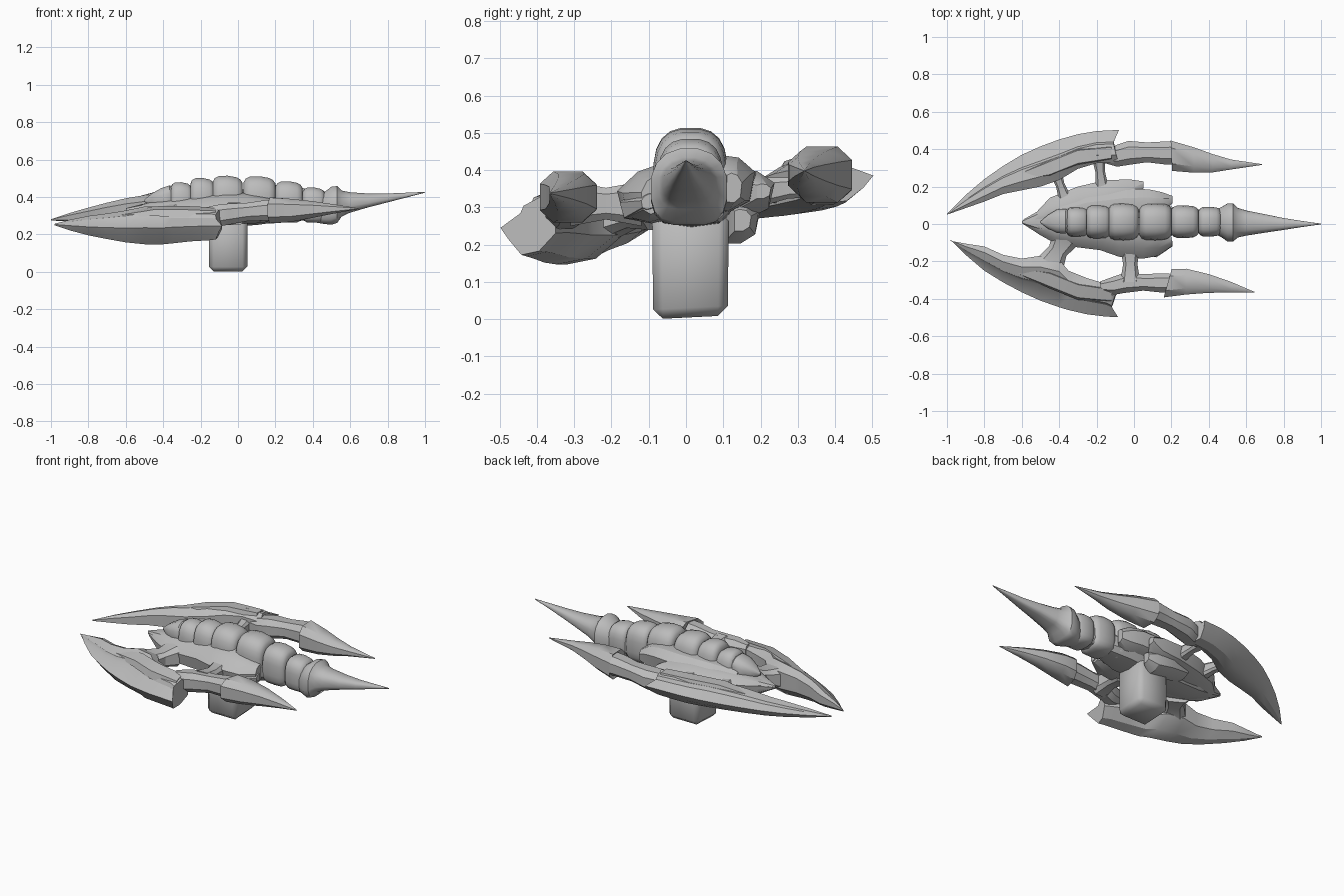
import bpy, bmesh, math
from mathutils import Vector

grey = bpy.data.materials.new("bone_grey")
grey.diffuse_color = (0.5, 0.5, 0.5, 1)


def deck(y):
    """Height of the sideways-leaning middle plane."""
    return 0.315 + 0.14 * y


def finish(name, bm, angle=32):
    bmesh.ops.remove_doubles(bm, verts=bm.verts, dist=0.0005)
    bmesh.ops.recalc_face_normals(bm, faces=bm.faces)
    me = bpy.data.meshes.new(name)
    bm.to_mesh(me)
    bm.free()
    me.materials.append(grey)
    me.shade_smooth()
    me.set_sharp_from_angle(angle=math.radians(angle))
    ob = bpy.data.objects.new(name, me)
    bpy.context.collection.objects.link(ob)
    return ob


def loft(name, rings, angle=32):
    """Skin a row of closed rings and cap both ends."""
    bm = bmesh.new()
    rows = [[bm.verts.new(p) for p in r] for r in rings]
    n = len(rows[0])
    for a, b in zip(rows, rows[1:]):
        for i in range(n):
            bm.faces.new((a[i], a[(i + 1) % n], b[(i + 1) % n], b[i]))
    bm.faces.new(rows[0])
    bm.faces.new(rows[-1])
    return finish(name, bm, angle)


def oval(x, y, z, ry, rz, n=16, power=0.7, under=None):
    """Rounded-square ring across x; under sets a boxier lower half."""
    pts = []
    for i in range(n):
        a = 2 * math.pi * (i + 0.5) / n
        c, s = math.cos(a), math.sin(a)
        p = under if under and s < 0 else power
        pts.append(Vector((x, y + ry * math.copysign(abs(c) ** p, c),
                           z + rz * math.copysign(abs(s) ** p, s))))
    return pts


def tube(name, stations, n=16, power=0.7, angle=40, under=None):
    return loft(name, [oval(*s, n=n, power=power, under=under) for s in stations], angle)


def slab(name, stations, section, angle=30, notch=0.0):
    """Stations: x, outer y, inner y, lift, half height. Section: (across, up)."""
    rings = []
    for k, (x, yo, yi, lift, h) in enumerate(stations):
        cut = notch if k == len(stations) - 1 else 0
        ring = []
        for t, u in section:
            y = yo + (yi - yo) * t
            ring.append(Vector((x - cut * math.sin(math.pi * min(1, t * 1.1)),
                                y, deck(y) + lift + h * u)))
        rings.append(ring)
    return loft(name, rings, angle)


# Curved outer blades: sharp outer edge, stepped top, thick inner side
TOP = [(0, 0), (0.36, 0.45), (0.42, 0.72), (0.75, 1.0), (1, 0.65)]
slab("front_blade", [
    (-0.98, -0.085, -0.09, -0.05, 0.004), (-0.90, -0.165, -0.105, -0.045, 0.025),
    (-0.80, -0.25, -0.12, -0.04, 0.045), (-0.70, -0.312, -0.165, -0.035, 0.06),
    (-0.60, -0.365, -0.185, -0.03, 0.075), (-0.50, -0.41, -0.17, -0.022, 0.088),
    (-0.40, -0.445, -0.19, -0.018, 0.088), (-0.35, -0.46, -0.25, -0.012, 0.085),
    (-0.25, -0.483, -0.29, -0.005, 0.078), (-0.15, -0.495, -0.32, 0, 0.075),
    (-0.085, -0.498, -0.35, 0, 0.07)],
    TOP + [(1, -0.5), (0.7, -1.1), (0.38, -1.15), (0.15, -0.5)], notch=0.035)
slab("back_blade", [
    (-1.0, 0.055, 0.05, -0.045, 0.004), (-0.90, 0.155, 0.085, -0.04, 0.025),
    (-0.80, 0.24, 0.12, -0.035, 0.042), (-0.70, 0.31, 0.16, -0.028, 0.055),
    (-0.60, 0.37, 0.18, -0.02, 0.066), (-0.50, 0.415, 0.20, -0.015, 0.074),
    (-0.40, 0.452, 0.235, -0.01, 0.08), (-0.30, 0.48, 0.295, -0.005, 0.08),
    (-0.20, 0.497, 0.325, 0, 0.077), (-0.08, 0.503, 0.325, 0, 0.072)],
    TOP + [(1, -0.4), (0.72, -0.8), (0.4, -0.8), (0.15, -0.4)], notch=0.03)

# Raised armour strip on top of each blade
STRIP = [(0, -0.5), (0.12, 0.7), (0.85, 1), (1, -0.5)]
for name, s in (("front", -1), ("back", 1)):
    slab(name + "_blade_strip", [
        (-0.62, s * 0.27, s * 0.23, 0.02, 0.01), (-0.45, s * 0.345, s * 0.25, 0.045, 0.027),
        (-0.30, s * 0.405, s * 0.31, 0.05, 0.033), (-0.12, s * 0.42, s * 0.34, 0.045, 0.033)],
        STRIP)

# Arm links running out of the blades
for name, y, z, dx, w in (("front", -0.315, 0.32, 0, 1), ("back", 0.38, 0.385, 0.02, 1.2)):
    tube(name + "_link", [
        (-0.18 + dx, y - 0.02, z - 0.02, 0.03 * w, 0.045),
        (-0.11 + dx, y - 0.015, z - 0.02, 0.052 * w, 0.062),
        (-0.05 + dx, y, z - 0.012, 0.057 * w, 0.06), (0.05 + dx, y + 0.003, z, 0.047 * w, 0.052),
        (0.14 + dx, y, z + 0.008, 0.054 * w, 0.058), (0.19 + dx, y, z + 0.01, 0.055 * w, 0.06)],
        n=8, power=0.8, angle=35)


def horn(name, stations, lean):
    """Claw with a slanted base; stations: x, y, z, ry, rz."""
    rings = [oval(*s, n=8, power=0.75) for s in stations]
    for r in rings[:2]:
        for p in r:
            p.x += lean * (p.y - stations[1][1])
    loft(name, rings, 42)


horn("front_horn", [
    (0.20, -0.315, 0.328, 0.05, 0.05), (0.18, -0.317, 0.328, 0.08, 0.073),
    (0.28, -0.308, 0.328, 0.073, 0.066), (0.40, -0.318, 0.333, 0.053, 0.047),
    (0.52, -0.338, 0.336, 0.03, 0.025), (0.645, -0.365, 0.338, 0.002, 0.002)], 0.28)
horn("back_horn", [
    (0.22, 0.365, 0.388, 0.05, 0.05), (0.20, 0.365, 0.388, 0.086, 0.08),
    (0.32, 0.342, 0.39, 0.072, 0.065), (0.42, 0.325, 0.393, 0.052, 0.045),
    (0.52, 0.318, 0.396, 0.028, 0.025), (0.685, 0.318, 0.398, 0.002, 0.002)], -0.05)

# Body core under the spine
tube("body_core", [
    (-0.60, 0.01, 0.33, 0.006, 0.01), (-0.52, 0.015, 0.32, 0.05, 0.04),
    (-0.40, 0.015, 0.315, 0.09, 0.07), (-0.20, 0.015, 0.315, 0.11, 0.08),
    (0.10, 0.015, 0.325, 0.11, 0.075), (0.22, 0.015, 0.335, 0.075, 0.068),
    (0.48, 0.015, 0.345, 0.055, 0.065)], n=10, angle=32)

# Overlapping side plates
PLATE = [(0, 0.25), (0.3, 0.8), (0.7, 1), (1, 0.9), (1, -0.9), (0.5, -1), (0.1, -0.7)]
slab("front_side_plate", [
    (-0.59, -0.002, 0.01, 0.01, 0.01), (-0.50, -0.06, 0.01, 0.005, 0.045),
    (-0.42, -0.105, 0.01, 0.01, 0.06), (-0.30, -0.125, 0.01, 0.015, 0.07),
    (-0.18, -0.14, 0.01, 0.025, 0.078), (-0.08, -0.175, 0, 0.035, 0.08),
    (0.05, -0.185, 0, 0.035, 0.08), (0.13, -0.17, -0.03, 0.03, 0.07),
    (0.20, -0.12, -0.07, 0.03, 0.05)], PLATE)
slab("front_rear_fin", [
    (0.02, -0.16, -0.05, 0.01, 0.04), (0.12, -0.178, -0.06, 0.012, 0.045),
    (0.205, -0.12, -0.09, 0.015, 0.02)], PLATE)
slab("back_lower_plate", [
    (-0.59, 0.025, 0.01, 0.01, 0.01), (-0.52, 0.065, 0.01, 0.0, 0.04),
    (-0.45, 0.14, 0.01, 0.0, 0.055), (-0.30, 0.20, 0.02, 0.0, 0.07),
    (-0.15, 0.235, 0.03, 0.0, 0.075), (-0.02, 0.238, 0.08, 0.0, 0.07),
    (0.05, 0.228, 0.19, 0.0, 0.02)], PLATE)
slab("back_upper_plate", [
    (-0.40, 0.10, 0.02, 0.03, 0.05), (-0.25, 0.155, 0.02, 0.03, 0.07),
    (-0.05, 0.19, 0.02, 0.03, 0.08), (0.08, 0.185, 0.04, 0.035, 0.08),
    (0.15, 0.17, 0.06, 0.03, 0.07), (0.205, 0.15, 0.11, 0.02, 0.04)], PLATE)
# Hooked fin hanging under the back side
slab("back_under_fin", [
    (-0.25, 0.17, 0.08, -0.04, 0.04), (-0.12, 0.20, 0.09, -0.06, 0.055),
    (-0.02, 0.195, 0.10, -0.07, 0.062), (0.04, 0.175, 0.13, -0.07, 0.03)], PLATE)


# Struts joining body and arms
def strut(name, a, b, w, h):
    a, b = Vector(a), Vector(b)
    side = Vector((b.y - a.y, a.x - b.x, 0)).normalized()
    rings = []
    for t, k in ((0, 1.2), (0.5, 0.85), (1, 1.2)):
        c = a.lerp(b, t)
        rings.append([c + side * (w * k * u) + Vector((0, 0, h * k * v)) for u, v in
                      ((-1, -0.6), (-0.6, -1), (0.6, -1), (1, -0.6),
                       (1, 0.6), (0.6, 1), (-0.6, 1), (-1, 0.6))])
    loft(name, rings)


strut("front_arm_strut", (-0.02, -0.12, 0.31), (-0.02, -0.31, 0.31), 0.045, 0.05)
strut("front_blade_strut", (-0.37, -0.08, 0.30), (-0.445, -0.21, 0.275), 0.062, 0.05)
strut("back_arm_strut", (-0.17, 0.19, 0.34), (-0.19, 0.36, 0.365), 0.03, 0.033)
strut("back_blade_strut", (-0.37, 0.14, 0.33), (-0.42, 0.28, 0.35), 0.028, 0.033)

# Spine: head cone, vertebrae, tail collar and spike
tube("spine_head", [
    (-0.50, 0.01, 0.38, 0.004, 0.006), (-0.46, 0.012, 0.385, 0.038, 0.035),
    (-0.41, 0.015, 0.387, 0.065, 0.062), (-0.365, 0.015, 0.39, 0.068, 0.074),
    (-0.34, 0.015, 0.39, 0.05, 0.058)], n=12)
# x start, x end, half width, top
VERTEBRAE = [(-0.36, -0.245, 0.08, 0.48), (-0.255, -0.125, 0.09, 0.503),
             (-0.135, 0.025, 0.1, 0.515), (0.03, 0.20, 0.1, 0.512),
             (0.20, 0.345, 0.088, 0.485), (0.345, 0.465, 0.08, 0.452)]
for i, (x0, x1, r, top) in enumerate(VERTEBRAE):
    base = 0.262
    mid, hz = (top + base) / 2, (top - base) / 2
    tube("vertebra_%d" % (i + 1),
         [(x0 + (x1 - x0) * t, 0.012, mid - 0.004 * (t > 0.7), r * k, hz * k)
          for t, k in ((0, 0.74), (0.07, 0.9), (0.2, 0.985), (0.5, 1),
                       (0.8, 0.96), (0.93, 0.86), (1, 0.72))],
         n=20, power=0.76, under=0.55)

tail = [(0.42, 0.012, 0.332, 0.06, 0.07), (0.465, 0.01, 0.342, 0.08, 0.088),
        (0.50, 0.008, 0.354, 0.103, 0.103), (0.53, 0.008, 0.36, 0.103, 0.1),
        (0.555, 0.007, 0.365, 0.08, 0.07), (0.60, 0.005, 0.371, 0.068, 0.055),
        (0.70, 0.003, 0.382, 0.05, 0.037), (0.80, 0, 0.395, 0.032, 0.024),
        (0.90, 0, 0.41, 0.016, 0.013), (1.0, 0, 0.425, 0.002, 0.002)]
tube("tail_spike", tail, n=16, power=0.9, under=0.6)

# Mounting block below the body
bm = bmesh.new()
bmesh.ops.create_cube(bm, size=1)
for v in bm.verts:
    low = v.co.z < 0
    v.co = Vector((-0.053 + v.co.x * 0.205, 0.012 + v.co.y * (0.2 if low else 0.206),
                   (0.005 + 0.01 * v.co.y) if low else 0.29))
bmesh.ops.bevel(bm, geom=list(bm.edges), offset=0.026, segments=1, affect='EDGES')
finish("mounting_block", bm, 50)
